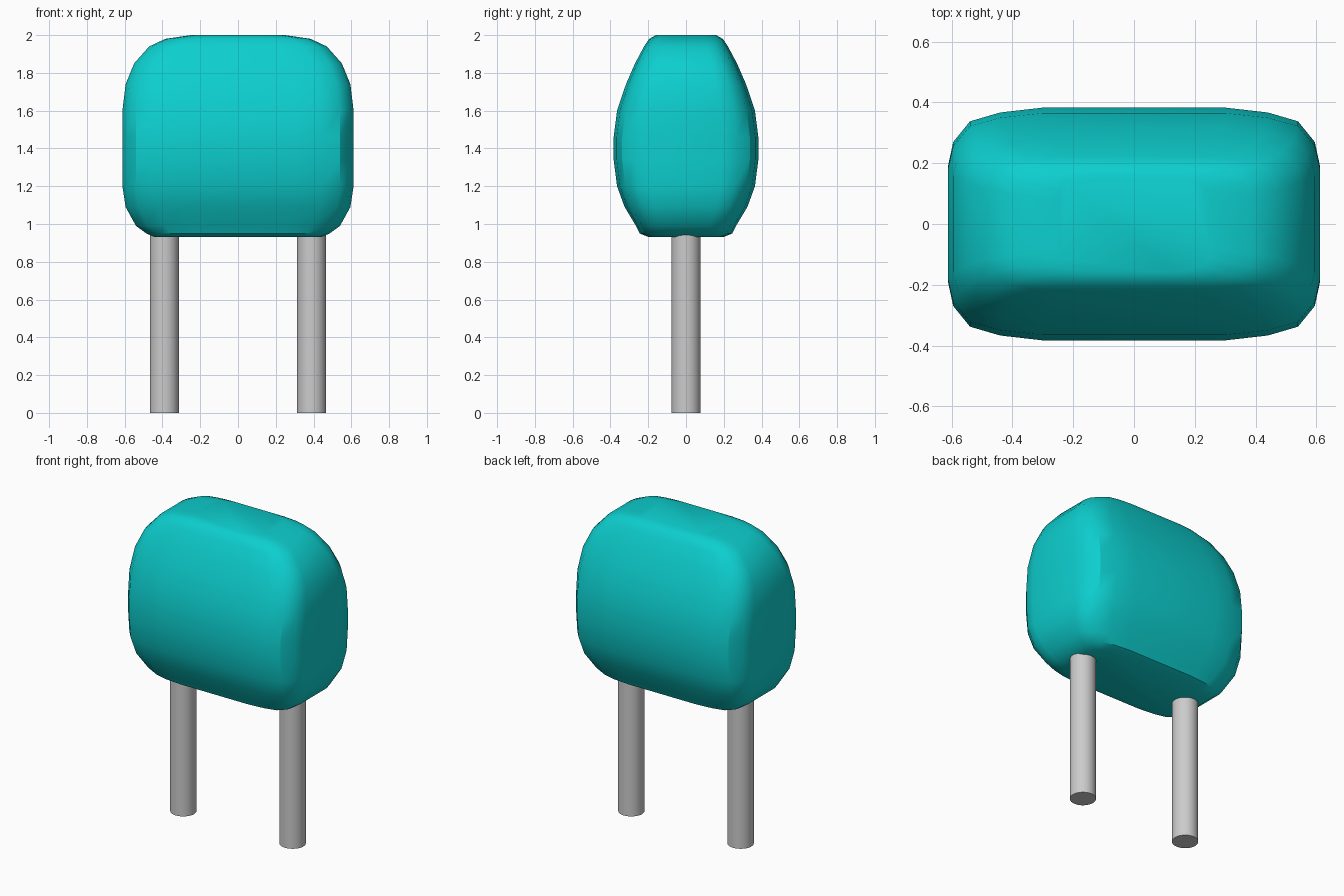
import bpy, bmesh
from math import radians

cube = bpy.data.objects.get("Cube")
if cube:
    bpy.data.objects.remove(cube, do_unlink=True)


def make_material(name, rgb):
    mat = bpy.data.materials.new(name)
    mat.use_nodes = True
    mat.diffuse_color = (*rgb, 1)
    mat.node_tree.nodes["Principled BSDF"].inputs["Base Color"].default_value = (*rgb, 1)
    return mat


def shade(obj, angle):
    bpy.ops.object.select_all(action="DESELECT")
    obj.select_set(True)
    bpy.context.view_layer.objects.active = obj
    bpy.ops.object.shade_smooth_by_angle(angle=radians(angle))


teal = make_material("teal coating", (0.004, 0.62, 0.62))
grey = make_material("grey metal", (0.6, 0.6, 0.6))

# Quarter outline of the body in plan, mirrored into a full ring
quarter = [(1, 0.5), (0.972, 0.705), (0.882, 0.882), (0.72, 0.958), (0.49, 1)]
half = quarter + [(-x, y) for x, y in reversed(quarter)]
ring = half + [(-x, -y) for x, y in half]

# Body levels: height, half width, half depth
levels = [
    (0.93, 0.44, 0.195), (0.95, 0.485, 0.245), (0.99, 0.54, 0.265),
    (1.09, 0.595, 0.325), (1.2, 0.612, 0.365), (1.34, 0.612, 0.383),
    (1.46, 0.612, 0.383), (1.6, 0.612, 0.365), (1.74, 0.595, 0.318),
    (1.85, 0.55, 0.27), (1.94, 0.47, 0.222), (1.98, 0.385, 0.195),
    (2.0, 0.25, 0.16),
]

# Swollen body lofted through the levels
bm = bmesh.new()
loops = [[bm.verts.new((x * w, y * d, z)) for x, y in ring] for z, w, d in levels]
for low, high in zip(loops, loops[1:]):
    for i in range(len(ring)):
        j = (i + 1) % len(ring)
        bm.faces.new((low[i], low[j], high[j], high[i]))
bm.faces.new(loops[0][::-1])
bm.faces.new(loops[-1])
mesh = bpy.data.meshes.new("body")
bm.to_mesh(mesh)
bm.free()
body = bpy.data.objects.new("body", mesh)
bpy.context.collection.objects.link(body)
mesh.materials.append(teal)
shade(body, 32)

# Two round legs
for name, x in (("left_leg", 0.39), ("right_leg", -0.39)):
    bpy.ops.mesh.primitive_cylinder_add(vertices=32, radius=0.077, depth=1.0,
                                        location=(x, 0, 0.5))
    leg = bpy.context.object
    leg.name = name
    leg.data.materials.append(grey)
    shade(leg, 30)
